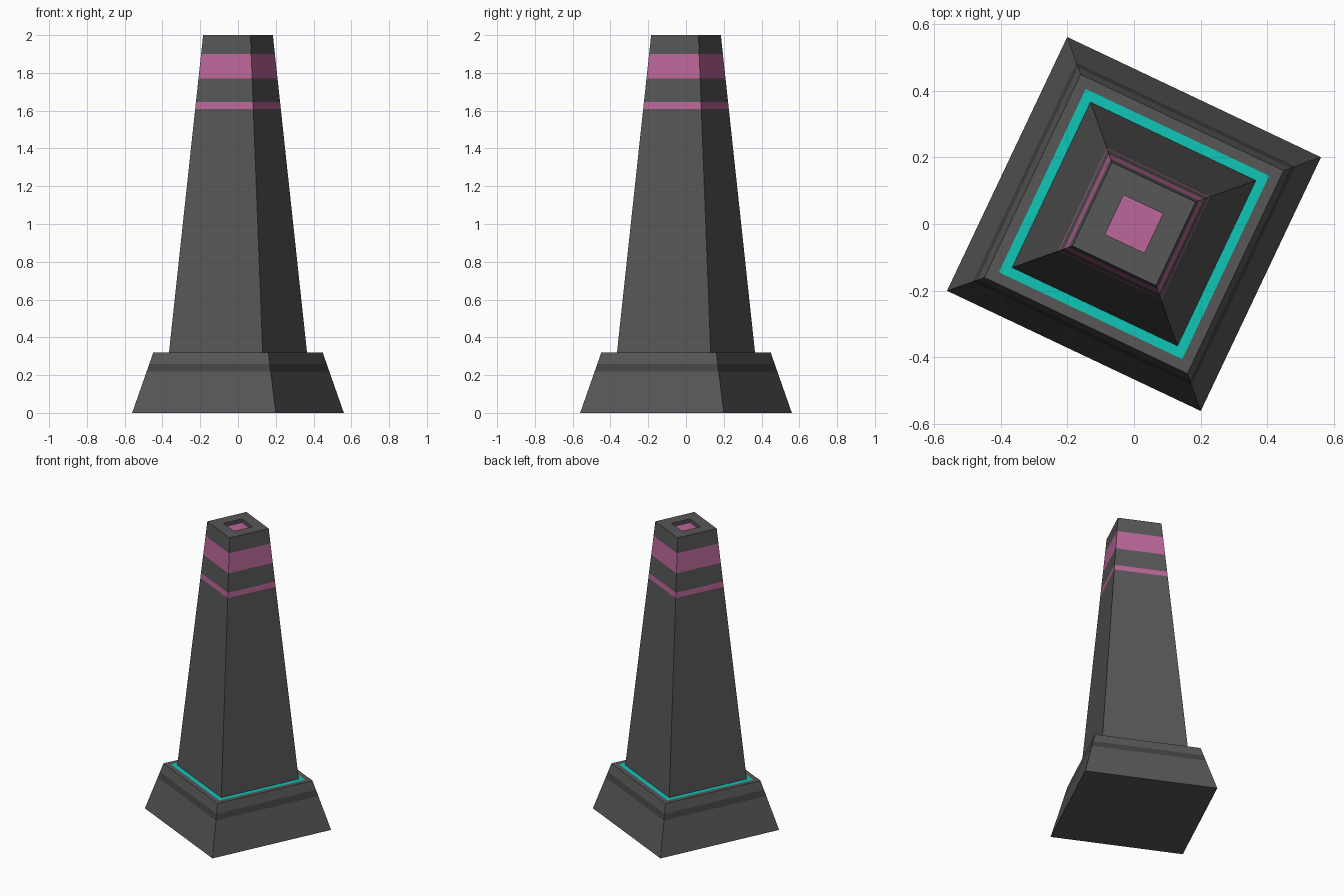
import bpy, bmesh, math

if "Cube" in bpy.data.objects:
    bpy.data.objects.remove(bpy.data.objects["Cube"])

TURN = math.atan2(0.20, 0.56)  # direction of the first corner


def material(name, rgb):
    m = bpy.data.materials.new(name)
    m.diffuse_color = (*rgb, 1.0)
    m.use_nodes = True
    m.node_tree.nodes["Principled BSDF"].inputs["Base Color"].default_value = m.diffuse_color
    return m


STONE = material("dark_stone", (0.095, 0.095, 0.095))
GROOVE = material("darker_stone", (0.055, 0.055, 0.055))
PINK = material("pink", (0.50, 0.135, 0.32))
TEAL = material("teal", (0.005, 0.56, 0.47))


def square_loft(name, start, steps, cap_start=None, cap_end=None):
    """Stack square rings (corner radius, z); each step is (radius, z, material)."""
    mats = [STONE, GROOVE, PINK, TEAL]
    bm = bmesh.new()

    def ring(r, z):
        angles = [TURN + i * math.pi / 2 for i in range(4)]
        return [bm.verts.new((r * math.cos(a), r * math.sin(a), z)) for a in angles]

    low = first = ring(*start)
    for r, z, mat in steps:
        high = ring(r, z)
        for i in range(4):
            j = (i + 1) % 4
            f = bm.faces.new((low[i], low[j], high[j], high[i]))
            f.material_index = mats.index(mat)
        low = high
    if cap_start:
        bm.faces.new(first[::-1]).material_index = mats.index(cap_start)
    if cap_end:
        bm.faces.new(low).material_index = mats.index(cap_end)
    mesh = bpy.data.meshes.new(name)
    bm.to_mesh(mesh)
    bm.free()
    for m in mats:
        mesh.materials.append(m)
    obj = bpy.data.objects.new(name, mesh)
    bpy.context.collection.objects.link(obj)
    return obj


def taper(r0, z0, r1, z1, bands):
    """Straight tapered side cut into coloured bands (top z, material)."""
    return [(r0 + (r1 - r0) * (z - z0) / (z1 - z0), z, m) for z, m in bands]


BASE_R, PLINTH_R, SHAFT_R, TOP_R = 0.595, 0.476, 0.388, 0.196
PLINTH_Z, TOP_Z = 0.32, 2.0

# Sloping plinth with a dark stripe and a flat top rim
plinth_side = taper(BASE_R, 0, PLINTH_R, PLINTH_Z,
                    [(0.22, STONE), (0.26, GROOVE), (PLINTH_Z, STONE)])
square_loft("plinth", (BASE_R, 0), plinth_side + [(0.430, PLINTH_Z, STONE)],
            cap_start=STONE)

# Flush teal inlay around the foot of the shaft
square_loft("teal_inlay", (0.430, PLINTH_Z), [(SHAFT_R, PLINTH_Z, TEAL)])

# Tapered shaft with two pink bands and a shallow pink-floored socket on top
shaft_side = taper(SHAFT_R, PLINTH_Z, TOP_R, TOP_Z,
                   [(1.61, STONE), (1.645, PINK), (1.77, STONE),
                    (1.90, PINK), (TOP_Z, STONE)])
socket = [(0.092, TOP_Z, STONE), (0.092, TOP_Z - 0.025, STONE)]
square_loft("shaft", (SHAFT_R, PLINTH_Z), shaft_side + socket, cap_end=PINK)
